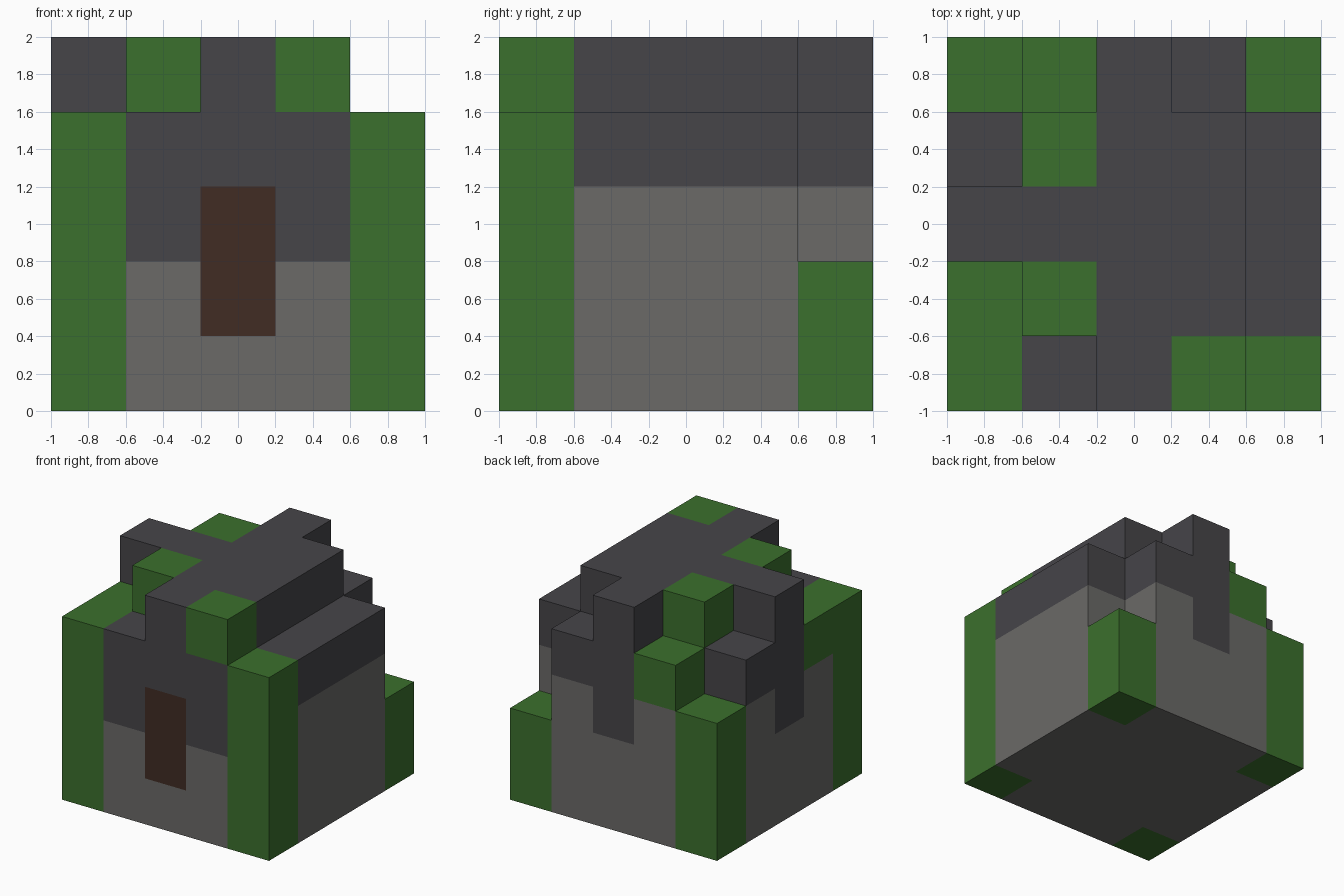
import bpy
import bmesh
from math import radians
from itertools import product
from mathutils import Vector

cube = bpy.data.objects.get("Cube")
if cube:
    bpy.data.objects.remove(cube, do_unlink=True)

CELL = 0.4
ORIGIN = Vector((-1, -1, 0))


def material(name, colour):
    mat = bpy.data.materials.new(name)
    mat.use_nodes = True
    mat.diffuse_color = (*colour, 1)
    mat.node_tree.nodes["Principled BSDF"].inputs["Base Color"].default_value = (*colour, 1)
    return mat


stone = material("grey stone", (0.145, 0.143, 0.136))
slate = material("dark slate", (0.061, 0.059, 0.066))
leaf = material("leaf green", (0.044, 0.162, 0.026))
wood = material("brown wood", (0.053, 0.025, 0.017))

cells = {}  # block position -> part name


def fill(part, low, high):
    """Fill a box of blocks; later parts replace earlier ones."""
    for cell in product(*(range(a, b) for a, b in zip(low, high))):
        cells[cell] = part


# Stone walls, with the back left corner left open at the top
fill("stone_walls", (0, 0, 0), (5, 4, 3))
fill("stone_walls", (0, 4, 0), (4, 5, 3))

# Roof: eaves, ridge, front gable and arms
fill("slate_roof", (0, 1, 3), (5, 4, 4))
fill("slate_roof", (1, 1, 4), (4, 4, 5))
fill("slate_roof", (1, 0, 2), (4, 1, 4))
fill("slate_roof", (2, 0, 4), (3, 1, 5))
fill("slate_roof", (0, 2, 2), (1, 3, 5))
fill("slate_roof", (2, 4, 2), (3, 5, 5))
fill("slate_roof", (3, 4, 3), (4, 5, 4))

# Corner hedges of different heights
for x, y, height in ((0, 0, 4), (4, 0, 4), (0, 4, 3), (4, 4, 2)):
    fill("corner_hedges", (x, y, 0), (x + 1, y + 1, height))

# Single moss blocks on the roof
for x, y, z in ((0, 1, 3), (1, 1, 4), (3, 0, 4), (1, 3, 4), (1, 4, 3)):
    fill("moss_blocks", (x, y, z), (x + 1, y + 1, z + 1))

# Door, flush with the front wall
fill("door", (2, 0, 1), (3, 1, 3))


def build(part, mat):
    """Make one mesh from the exposed sides of a part's blocks."""
    bm = bmesh.new()
    for cell in [c for c, name in cells.items() if name == part]:
        centre = Vector(cell) + Vector((0.5, 0.5, 0.5))
        for axis, sign in product(range(3), (-1, 1)):
            out = Vector((0, 0, 0))
            out[axis] = sign
            if tuple(int(v) for v in Vector(cell) + out) in cells:
                continue
            u = Vector((0, 0, 0))
            u[(axis + 1) % 3] = 0.5
            v = out.cross(u)
            mid = centre + out / 2
            corners = (mid - u - v, mid + u - v, mid + u + v, mid - u + v)
            bm.faces.new([bm.verts.new(ORIGIN + c * CELL) for c in corners])
    bmesh.ops.remove_doubles(bm, verts=bm.verts, dist=0.001)
    bmesh.ops.dissolve_limit(bm, angle_limit=radians(1), verts=bm.verts, edges=bm.edges)
    mesh = bpy.data.meshes.new(part)
    bm.to_mesh(mesh)
    bm.free()
    mesh.materials.append(mat)
    bpy.context.collection.objects.link(bpy.data.objects.new(part, mesh))


for part, mat in (("stone_walls", stone), ("slate_roof", slate), ("corner_hedges", leaf),
                  ("moss_blocks", leaf), ("door", wood)):
    build(part, mat)
